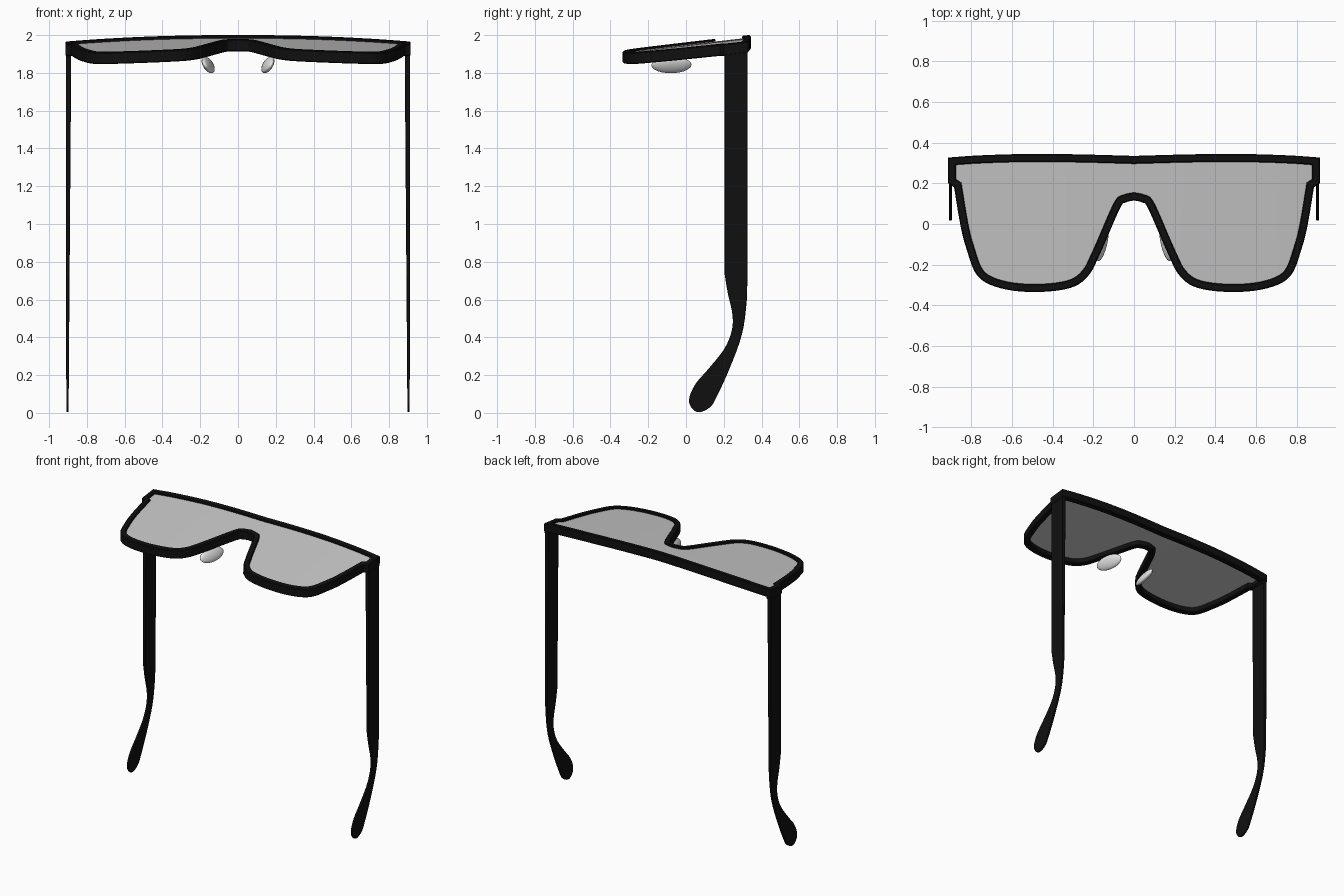
import bpy, bmesh, math
from mathutils import Vector

if "Cube" in bpy.data.objects:
    bpy.data.objects.remove(bpy.data.objects["Cube"])


def material(name, rgb):
    m = bpy.data.materials.new(name)
    m.diffuse_color = (*rgb, 1)
    m.use_nodes = True
    m.node_tree.nodes["Principled BSDF"].inputs["Base Color"].default_value = m.diffuse_color
    return m


BLACK = material("black plastic", (0.005, 0.005, 0.005))
GREY = material("grey lens", (0.58, 0.58, 0.58))
WHITE = material("clear white pad", (0.8, 0.8, 0.8))


def finish(name, bm, mat, angle=35):
    bmesh.ops.recalc_face_normals(bm, faces=bm.faces[:])
    mesh = bpy.data.meshes.new(name)
    bm.to_mesh(mesh)
    bm.free()
    ob = bpy.data.objects.new(name, mesh)
    bpy.context.collection.objects.link(ob)
    mesh.materials.append(mat)
    bpy.ops.object.select_all(action='DESELECT')
    ob.select_set(True)
    bpy.context.view_layer.objects.active = ob
    bpy.ops.object.shade_smooth_by_angle(angle=math.radians(angle))
    return ob


def spline(pts, n=5):
    """Smooth curve through all points, end points included."""
    p = [Vector(q) for q in pts]
    p = [2 * p[0] - p[1]] + p + [2 * p[-1] - p[-2]]
    out = []
    for a, b, c, d in zip(p, p[1:], p[2:], p[3:]):
        for i in range(n):
            t = i / n
            out.append(0.5 * (2 * b + (c - a) * t + (2 * a - 5 * b + 4 * c - d) * t * t
                              + (3 * b - a - 3 * c + d) * t ** 3))
    return out + [p[-2]]


def surface(x, y):
    """Height of the gently bowed, tilted front surface."""
    return 1.9625 + 0.114 * y - 0.04 * x * x


# Front outline: brow bar, corner step, lens curve and nose bridge, then mirrored
brow = spline([(0, .335), (.25, .342), (.5, .345), (.75, .338), (.914, .327)], 4)
rim = spline([(.885, .18), (.855, 0), (.825, -.12), (.77, -.255), (.66, -.315),
              (.49, -.335), (.315, -.315), (.225, -.255), (.167, -.147),
              (.07, .075), (.04, .106), (0, .116)], 5)
half = brow + [Vector((.914, .2))] + rim
outline = half + [Vector((-p.x, p.y)) for p in reversed(half[1:-1])]


def inset(dist):
    out, n = [], len(outline)
    for i, p in enumerate(outline):
        d1 = (p - outline[i - 1]).normalized()
        d2 = (outline[(i + 1) % n] - p).normalized()
        n1, n2 = Vector((d1.y, -d1.x)), Vector((d2.y, -d2.x))
        m = (n1 + n2).normalized()
        out.append(p + m * dist / max(m.dot(n1), 0.6))
    return out


# Frame: chamfered rectangle swept round the outline
W, T, C = 0.039, 0.062, 0.005
section = [(0, C), (C, 0), (W - C, 0), (W, C), (W, T - C), (W - C, T), (C, T), (0, T - C)]
bm = bmesh.new()
loops = []
for off, depth in section:
    loops.append([bm.verts.new((p.x, p.y, surface(p.x, p.y) - depth)) for p in inset(off)])
for k in range(len(loops)):
    a, b = loops[k], loops[(k + 1) % len(loops)]
    for i in range(len(a)):
        j = (i + 1) % len(a)
        bm.faces.new((a[i], a[j], b[j], b[i]))
finish("frame", bm, BLACK)

# Lens: filled inner outline, sliced in strips so that it follows the bow
bm = bmesh.new()
bm.faces.new([bm.verts.new((p.x, p.y, 0)) for p in inset(W - 0.003)])
for i in range(-17, 18):
    bmesh.ops.bisect_plane(bm, geom=bm.verts[:] + bm.edges[:] + bm.faces[:],
                           plane_co=(i * 0.05 + 0.001, 0, 0), plane_no=(1, 0, 0))
ext = bmesh.ops.extrude_face_region(bm, geom=bm.faces[:], use_keep_orig=True)
lower = {g for g in ext["geom"] if isinstance(g, bmesh.types.BMVert)}
for v in bm.verts:
    v.co.z = surface(v.co.x, v.co.y) - (0.026 if v in lower else 0.014)
finish("lens", bm, GREY)

# Temple arm profile (y, z): straight bar, narrow neck and rounded ear tip
arm = [Vector((.325, 1.93)), Vector((.205, 1.93))] + spline([
    (.205, .73), (.222, .63), (.246, .52), (.241, .43), (.2, .335), (.116, .23),
    (.048, .15), (.016, .07), (.035, .02), (.074, .004), (.127, .03), (.16, .08),
    (.233, .24), (.296, .415), (.32, .575), (.325, .7)], 4)

for side, label in ((1, "right"), (-1, "left")):
    # Temple, thinner towards the tip
    bm = bmesh.new()
    caps = []
    for s in (-1, 1):
        caps.append([bm.verts.new((side * (.903 - .003 * z + s * (.006 + .0045 * z)), y, z))
                     for y, z in arm])
        bm.faces.new(caps[-1])
    for i in range(len(arm)):
        j = (i + 1) % len(arm)
        bm.faces.new((caps[0][i], caps[0][j], caps[1][j], caps[1][i]))
    ob = finish(label + "_temple", bm, BLACK)
    bev = ob.modifiers.new("soft edges", 'BEVEL')
    bev.width, bev.segments, bev.limit_method = 0.003, 2, 'ANGLE'

    # Hinge block under the frame corner
    bm = bmesh.new()
    bmesh.ops.create_cube(bm, size=1)
    for v in bm.verts:
        v.co = (side * (.895 + v.co.x * .036), .265 + v.co.y * .122, 1.915 + v.co.z * .05)
    ob = finish(label + "_hinge", bm, BLACK)
    bev = ob.modifiers.new("soft edges", 'BEVEL')
    bev.width, bev.segments = 0.004, 2

    # Nose pad leaning in towards the bridge
    bpy.ops.mesh.primitive_uv_sphere_add(segments=20, ring_count=12,
                                         location=(side * .158, -.077, 1.842))
    pad = bpy.context.object
    pad.name = label + "_nose_pad"
    pad.scale = (.022, .108, .048)
    pad.rotation_euler = (0, side * math.radians(28), side * math.radians(10))
    pad.data.materials.append(WHITE)
    bpy.ops.object.shade_smooth()
